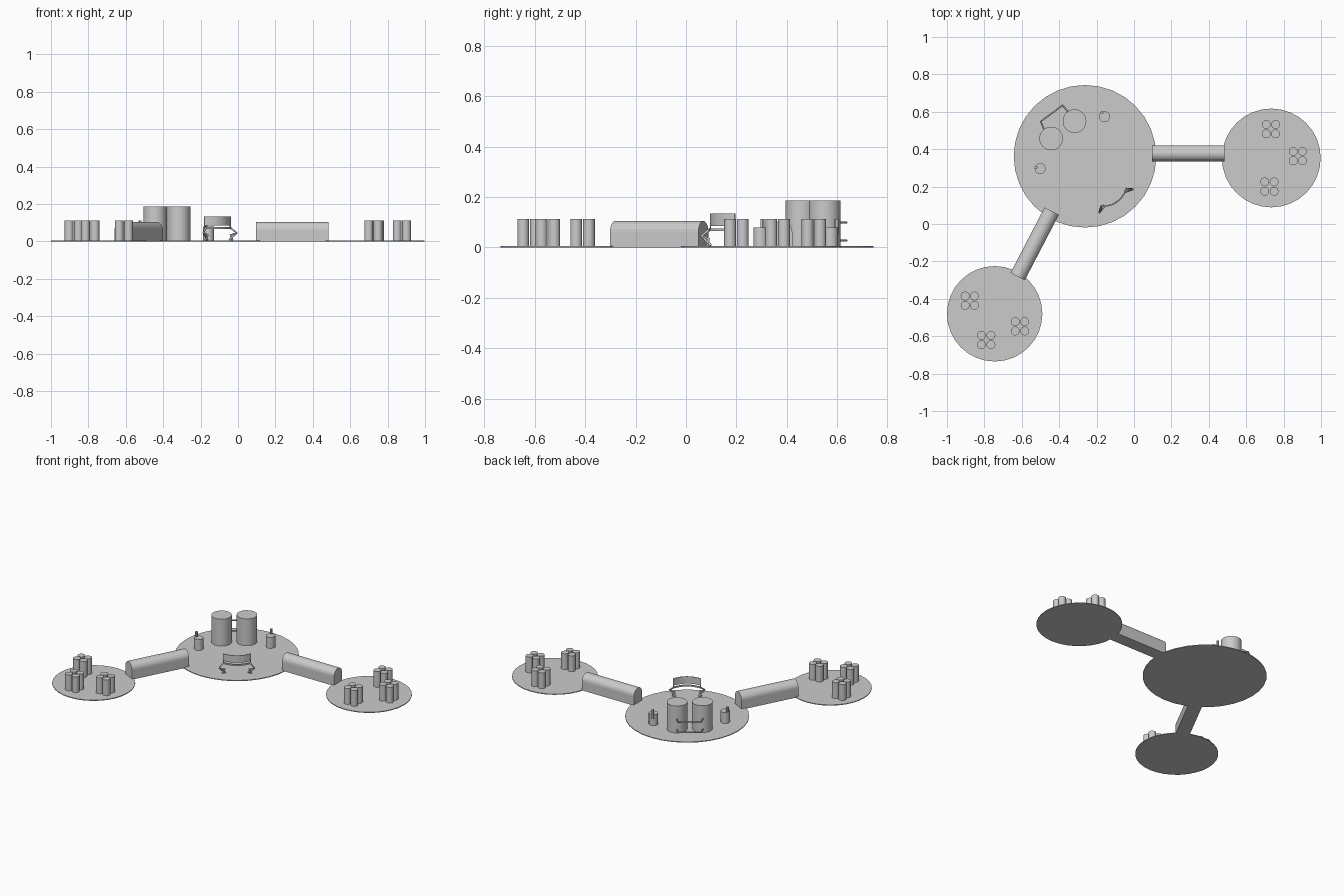
import bpy
import bmesh
from math import pi, sin, cos, atan2
from mathutils import Vector

cube = bpy.data.objects.get("Cube")
if cube:
    bpy.data.objects.remove(cube)

grey = bpy.data.materials.new("light grey")
grey.use_nodes = True
COLOUR = (0.6, 0.6, 0.6, 1)
grey.diffuse_color = COLOUR
grey.node_tree.nodes["Principled BSDF"].inputs["Base Color"].default_value = COLOUR

FLOOR = 0.005
HUB = Vector((-0.262, 0.362))
FRONT = Vector((0.569, -0.823))       # direction the hub faces
SIDE = Vector((0.823, 0.569))         # along the hub's width


def finish(name, bm):
    bmesh.ops.recalc_face_normals(bm, faces=bm.faces)
    mesh = bpy.data.meshes.new(name)
    bm.to_mesh(mesh)
    bm.free()
    mesh.materials.append(grey)
    obj = bpy.data.objects.new(name, mesh)
    bpy.context.collection.objects.link(obj)
    return obj


def cylinder(name, x, y, radius, bottom, top, sides=32):
    bm = bmesh.new()
    bmesh.ops.create_cone(bm, cap_ends=True, segments=sides, radius1=radius,
                          radius2=radius, depth=top - bottom)
    bmesh.ops.translate(bm, verts=bm.verts, vec=(x, y, (top + bottom) / 2))
    obj = finish(name, bm)
    if sides > 8 and top - bottom > 0.02:
        bpy.context.view_layer.objects.active = obj
        obj.select_set(True)
        bpy.ops.object.shade_smooth_by_angle()
        obj.select_set(False)
    return obj


def pipe(name, points, radius):
    curve = bpy.data.curves.new(name, "CURVE")
    curve.dimensions = "3D"
    curve.bevel_depth = radius
    curve.bevel_resolution = 1
    curve.use_fill_caps = True
    spline = curve.splines.new("POLY")
    spline.points.add(len(points) - 1)
    for point, co in zip(spline.points, points):
        point.co = (*co, 1)
    curve.materials.append(grey)
    obj = bpy.data.objects.new(name, curve)
    bpy.context.collection.objects.link(obj)


def hub_point(u, f, z):
    # u runs across the desk, f towards the front
    p = Vector((-0.108, 0.142)) + SIDE * u + FRONT * f
    return (p.x, p.y, z)


def tunnel(name, start, end, half=0.043, height=0.105):
    # arched section swept in a straight line
    section = [(-half, 0)]
    for i in range(13):
        a = pi - pi * i / 12
        section.append((half * cos(a), height - half + half * sin(a)))
    section.append((half, 0))
    start, end = Vector(start), Vector(end)
    along = (end - start).normalized()
    across = Vector((-along.y, along.x))
    bm = bmesh.new()
    rings = []
    for p in (start, end):
        rings.append([bm.verts.new((*(p + across * s), z)) for s, z in section])
    n = len(section)
    for i in range(n):
        j = (i + 1) % n
        bm.faces.new((rings[0][i], rings[0][j], rings[1][j], rings[1][i]))
    for ring in rings:
        bm.faces.new(ring)
    finish(name, bm)


def curved_band(name, half, bulge, bottom, top, thick):
    # bowed strip, forward in the middle
    bm = bmesh.new()
    rows = []
    for i in range(13):
        t = i / 6 - 1
        f = bulge * (1 - t * t) - 0.006
        rows.append([bm.verts.new(hub_point(half * t, f + d, z)) for d, z in
                     ((0, bottom), (thick, bottom), (thick, top), (0, top))])
    for a, b in zip(rows, rows[1:]):
        for k in range(4):
            m = (k + 1) % 4
            bm.faces.new((a[k], a[m], b[m], b[k]))
    bm.faces.new(rows[0])
    bm.faces.new(rows[-1])
    finish(name, bm)


# Ground discs
cylinder("hub_disc", HUB.x, HUB.y, 0.381, 0, FLOOR)
cylinder("left_disc", 0.734, 0.353, 0.264, 0, FLOOR)
cylinder("right_disc", -0.745, -0.48, 0.255, 0, FLOOR)

# Arched tunnels between the discs
tunnel("left_tunnel", (0.095, 0.378), (0.485, 0.378))
tunnel("right_tunnel", (-0.44, 0.069), (-0.622, -0.281))

# Clusters of four silos
clusters = {
    "left": [(0.732, 0.507), (0.876, 0.363), (0.724, 0.2)],
    "right": [(-0.878, -0.41), (-0.61, -0.547), (-0.79, -0.62)],
}
for side, centres in clusters.items():
    for x, y in centres:
        for dx in (-0.025, 0.025):
            for dy in (-0.025, 0.025):
                cylinder(side + "_silo", x + dx, y + dy, 0.0235, FLOOR, 0.112, 24)

# Two large tanks and the pipes behind them
for x, y in ((-0.443, 0.457), (-0.318, 0.55)):
    cylinder("large_tank", x, y, 0.063, FLOOR, 0.187)
for z in (0.028, 0.099):
    pipe("tank_pipe", [(-0.478, 0.5, z), (-0.499, 0.548, z),
                       (-0.382, 0.635, z), (-0.345, 0.592, z)], 0.005)

# Small tanks with upright vents
for x, y, vx, vy in ((-0.502, 0.296, -0.523, 0.303), (-0.158, 0.574, -0.17, 0.597)):
    cylinder("small_tank", x, y, 0.029, FLOOR, 0.079, 24)
    cylinder("tank_vent", vx, vy, 0.008, 0.05, 0.112, 12)

# Curved screen and desk on bent legs
curved_band("screen", 0.086, 0.031, 0.086, 0.134, 0.004)
curved_band("desk_rail", 0.086, 0.031, 0.066, 0.076, 0.008)
for s in (-1, 1):
    pipe("desk_leg", [hub_point(s * 0.08, 0, 0.073), hub_point(s * 0.108, 0.022, 0.046),
                      hub_point(s * 0.075, 0.012, 0.034), hub_point(s * 0.088, 0.01, 0.006)], 0.006)
    pipe("desk_brace", [hub_point(s * 0.108, 0.022, 0.046),
                        hub_point(s * 0.07, 0.005, 0.008)], 0.005)
    pipe("screen_post", [hub_point(s * 0.083, -0.003, 0.07),
                         hub_point(s * 0.083, -0.003, 0.09)], 0.003)
